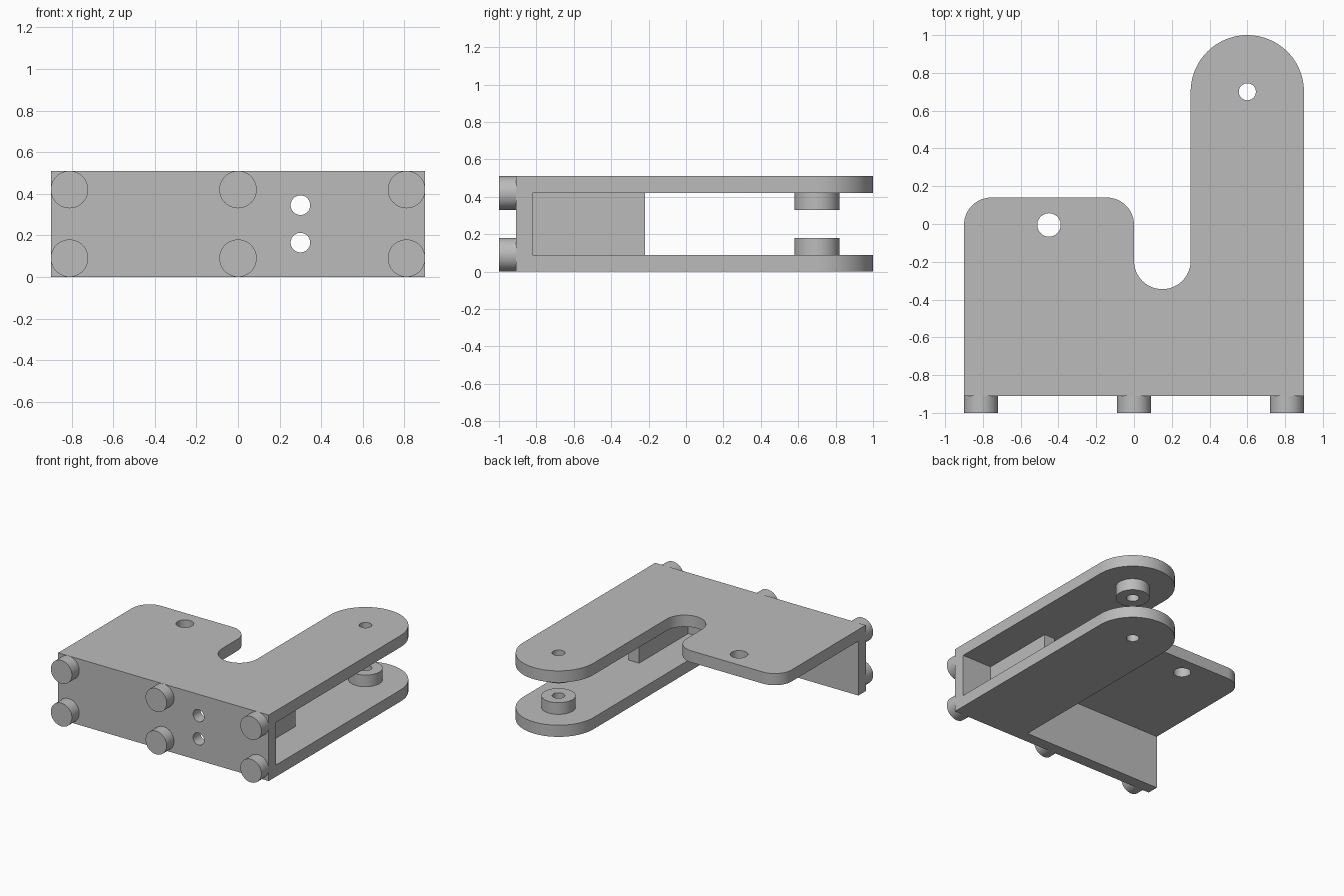
import bpy
import bmesh
from math import pi, cos, sin, radians

cube = bpy.data.objects.get("Cube")
if cube:
    bpy.data.objects.remove(cube, do_unlink=True)

grey = bpy.data.materials.new("plain grey")
grey.use_nodes = True
COLOUR = (0.5, 0.5, 0.5, 1)
grey.diffuse_color = COLOUR
grey.node_tree.nodes["Principled BSDF"].inputs["Base Color"].default_value = COLOUR

T = 0.09            # sheet thickness
H = 0.51            # overall height
FRONT = -0.91       # front face of the panel
ARM_X, ARM_Y, ARM_R = 0.6, 0.7, 0.3
PIN_R = 0.045


def arc(x, y, r, start, end, steps=24):
    """Points on an arc, angles in degrees."""
    angles = [radians(start + (end - start) * i / steps) for i in range(steps + 1)]
    return [(x + r * cos(a), y + r * sin(a)) for a in angles]


def circle(x, y, r):
    return arc(x, y, r, 0, 360, 48)[:-1]


def plate(name, loops, depth, location=(0, 0, 0), upright=False):
    """Extrude an outline with holes; upright plates stand in the x-z plane."""
    curve = bpy.data.curves.new(name, 'CURVE')
    curve.dimensions = '2D'
    curve.fill_mode = 'BOTH'
    curve.extrude = depth / 2
    for loop in loops:
        spline = curve.splines.new('POLY')
        spline.points.add(len(loop) - 1)
        for point, (x, y) in zip(spline.points, loop):
            point.co = (x, y, 0, 1)
        spline.use_cyclic_u = True
    obj = bpy.data.objects.new(name, curve)
    bpy.context.collection.objects.link(obj)
    obj.location = location
    if upright:
        obj.rotation_euler.x = pi / 2
    bpy.ops.object.select_all(action='DESELECT')
    obj.select_set(True)
    bpy.context.view_layer.objects.active = obj
    bpy.ops.object.convert(target='MESH')
    obj = bpy.context.object

    # Weld caps to walls and make the caps clean
    bm = bmesh.new()
    bm.from_mesh(obj.data)
    bmesh.ops.remove_doubles(bm, verts=bm.verts, dist=0.0005)
    bmesh.ops.recalc_face_normals(bm, faces=bm.faces)
    bm.to_mesh(obj.data)
    bm.free()
    obj.data.materials.clear()
    obj.data.materials.append(grey)
    bpy.ops.object.shade_smooth_by_angle(angle=radians(30))
    return obj


def rectangle(x0, y0, x1, y1):
    return [(x0, y0), (x1, y0), (x1, y1), (x0, y1)]


arm_end = arc(ARM_X, ARM_Y, ARM_R, 0, 180, 48)
pin_hole = circle(ARM_X, ARM_Y, PIN_R)

# Top plate: long arm, rounded slot and short rounded tab
top_outline = ([(-0.9, FRONT), (0.9, FRONT)] + arm_end
               + arc(0.15, -0.195, 0.15, 0, -180)
               + arc(-0.145, -0.005, 0.145, 0, 90)
               + arc(-0.755, -0.005, 0.145, 90, 180))
plate("top_plate", [top_outline, pin_hole, circle(-0.45, -0.005, 0.062)],
      T, (0, 0, H - T / 2))

# Bottom plate: only the long arm
plate("bottom_arm", [[(0.3, FRONT + T), (0.9, FRONT + T)] + arm_end, pin_hole],
      T, (0, 0, T / 2))

# Front panel with two small holes
plate("front_panel",
      [rectangle(-0.9, 0, 0.9, H - T), circle(0.3, 0.165, 0.047), circle(0.3, 0.345, 0.047)],
      T, (0, FRONT + T / 2, 0), upright=True)

# Web joining the two arms behind the panel
plate("inner_web", [rectangle(0.555, FRONT + T, 0.645, -0.22)],
      H - 2 * T, (0, 0, H / 2))

# Bosses around the pin holes, facing each other
for name, z in (("lower_boss", 1.5 * T), ("upper_boss", H - 1.5 * T)):
    plate(name, [circle(ARM_X, ARM_Y, 0.12), pin_hole], T, (0, 0, z))

# Round feet on the front panel
for side, x in (("right", -0.81), ("middle", 0), ("left", 0.81)):
    for level, z in (("lower", T), ("upper", H - T)):
        plate(f"{level}_{side}_foot", [circle(x, z, 0.09)], T,
              (0, FRONT - T / 2, 0), upright=True)
